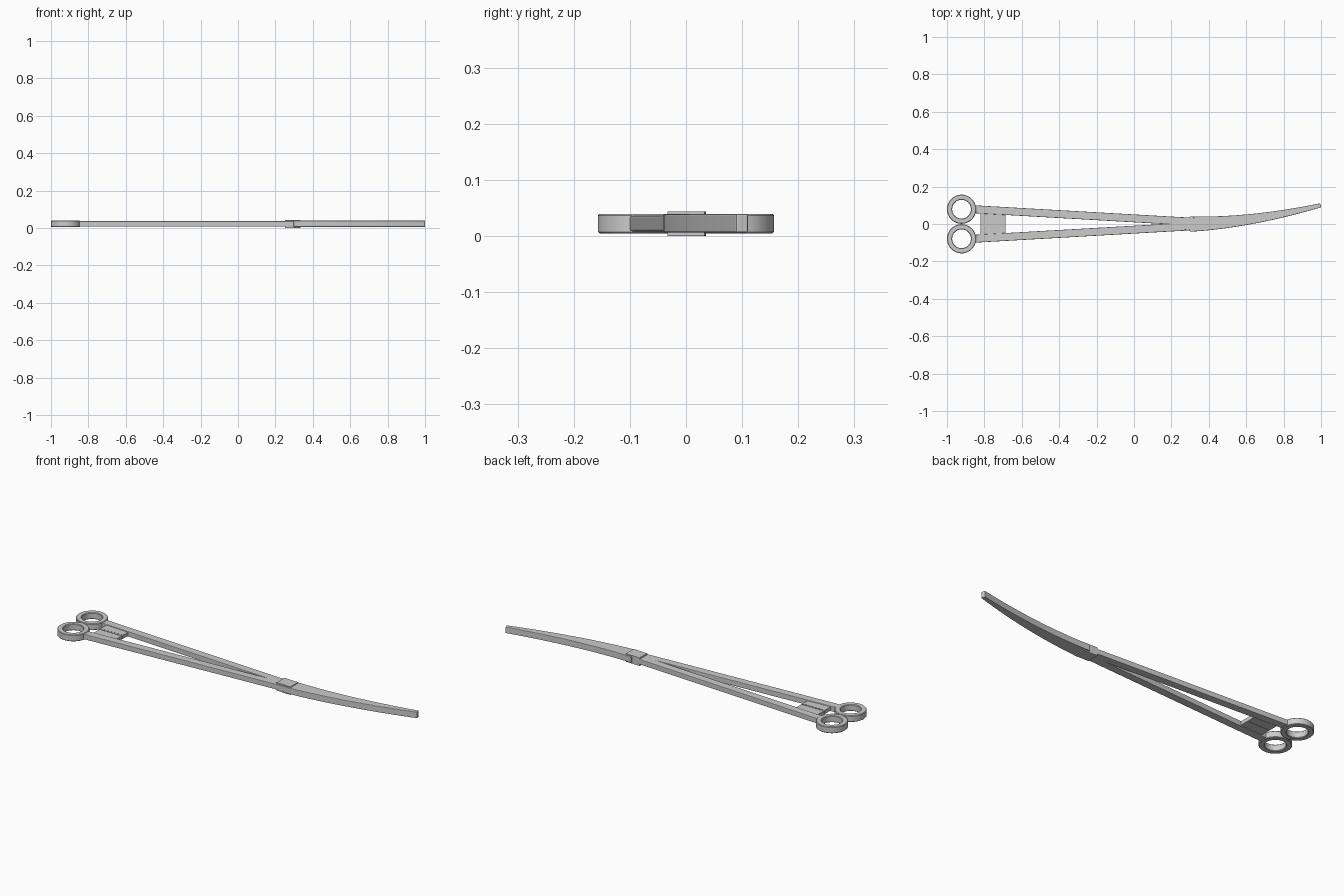
import bpy, bmesh, math

if "Cube" in bpy.data.objects:
    bpy.data.objects.remove(bpy.data.objects["Cube"])

MID = 0.022  # height of the central plane


def prism(name, outline, z0, z1, bevel=0.003):
    """Extrude a counter-clockwise XY outline between two heights."""
    bm = bmesh.new()
    low = [bm.verts.new((x, y, z0)) for x, y in outline]
    high = [bm.verts.new((x, y, z1)) for x, y in outline]
    n = len(outline)
    bm.faces.new(low[::-1])
    bm.faces.new(high)
    for i in range(n):
        j = (i + 1) % n
        bm.faces.new((low[i], low[j], high[j], high[i]))
    me = bpy.data.meshes.new(name)
    bm.to_mesh(me)
    bm.free()
    ob = bpy.data.objects.new(name, me)
    bpy.context.collection.objects.link(ob)
    if bevel:
        mod = ob.modifiers.new("edge_bevel", 'BEVEL')
        mod.width = bevel
        mod.segments = 2
        mod.limit_method = 'ANGLE'
        mod.angle_limit = math.radians(50)
    return ob


def ring(name, cx, cy, r_in, r_out, z0, z1, n=48):
    """Finger ring swept from a chamfered rectangular section."""
    c = 0.003
    prof = [(r_in, z0 + c), (r_in + c, z0), (r_out - c, z0), (r_out, z0 + c),
            (r_out, z1 - c), (r_out - c, z1), (r_in + c, z1), (r_in, z1 - c)]
    bm = bmesh.new()
    loops = []
    for i in range(n):
        a = 2 * math.pi * i / n
        loops.append([bm.verts.new((cx + r * math.cos(a), cy + r * math.sin(a), z))
                      for r, z in prof])
    for i in range(n):
        p, q = loops[i], loops[(i + 1) % n]
        for k in range(8):
            m = (k + 1) % 8
            bm.faces.new((p[k], q[k], q[m], p[m]))
    bmesh.ops.recalc_face_normals(bm, faces=bm.faces)
    me = bpy.data.meshes.new(name)
    bm.to_mesh(me)
    bm.free()
    ob = bpy.data.objects.new(name, me)
    bpy.context.collection.objects.link(ob)
    bpy.ops.object.select_all(action='DESELECT')
    bpy.context.view_layer.objects.active = ob
    ob.select_set(True)
    bpy.ops.object.shade_smooth_by_angle(angle=math.radians(30))


def mirrored(points, s):
    return points if s > 0 else [(x, -y) for x, y in points][::-1]


# Finger rings, shanks and ratchet plates, one set per side
for s, side in ((1, "back"), (-1, "front")):
    ring(side + "_finger_ring", -0.922, 0.079 * s, 0.050, 0.078, 0.0045, 0.0395)
    shank = [(-0.855, 0.058), (0.30, -0.008), (0.30, 0.034), (-0.855, 0.1)]
    prism(side + "_shank", mirrored(shank, s), 0.0085, 0.0365)
    plate = [(-0.82, 0.001), (-0.687, 0.001), (-0.687, 0.06), (-0.82, 0.07)]
    prism(side + "_ratchet_plate", mirrored(plate, s), 0.013, 0.033, 0)

# Ratchet teeth along the seam
for i in range(6):
    x = -0.81 + i * 0.02
    tooth = [(x, -0.006), (x + 0.016, -0.006), (x + 0.016, 0.006)]
    prism("ratchet_tooth", tooth, 0.032, 0.035, 0)

# Box lock
prism("box_lock", [(0.25, -0.03), (0.335, -0.033), (0.335, 0.033), (0.25, 0.036)],
      0.0, 0.044, 0.001)

# Curved tapering jaws, closed together
N = 20
lower, upper = [], []
for i in range(N + 1):
    t = i / N
    x = 0.298 + 0.7 * t
    y = 0.1 * t ** 1.75
    slope = 0.1 * 1.75 * t ** 0.75 / 0.7
    h = 0.041 - 0.030 * t
    k = math.hypot(1, slope)
    nx, ny = -slope / k, 1 / k
    lower.append((x - h * nx, y - h * ny))
    upper.append((x + h * nx, y + h * ny))
prism("curved_jaws", lower + upper[::-1], 0.006, 0.0395)
